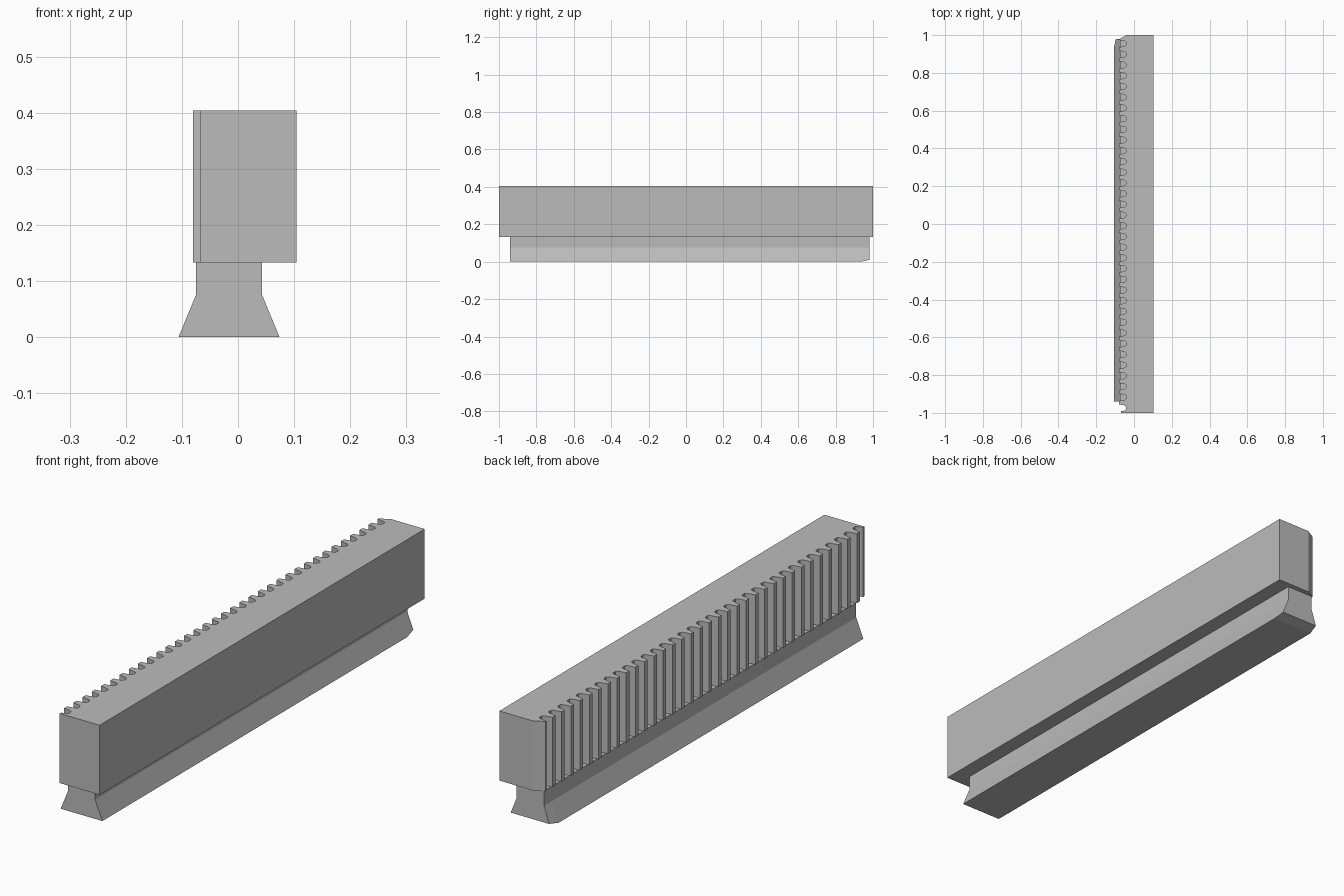
import bpy
import bmesh

cube = bpy.data.objects.get("Cube")
if cube:
    bpy.data.objects.remove(cube, do_unlink=True)

steel = bpy.data.materials.new("plain_grey")
steel.use_nodes = True
GREY = (0.5, 0.5, 0.5, 1)
steel.diffuse_color = GREY
steel.node_tree.nodes["Principled BSDF"].inputs["Base Color"].default_value = GREY


def prism(name, start, end):
    """Join two matching loops of points into a closed solid."""
    bm = bmesh.new()
    a = [bm.verts.new(p) for p in start]
    b = [bm.verts.new(p) for p in end]
    bm.faces.new(a)
    bm.faces.new(b)
    for i in range(len(a)):
        j = (i + 1) % len(a)
        bm.faces.new((a[i], a[j], b[j], b[i]))
    bmesh.ops.recalc_face_normals(bm, faces=bm.faces)
    mesh = bpy.data.meshes.new(name)
    bm.to_mesh(mesh)
    bm.free()
    mesh.materials.append(steel)
    obj = bpy.data.objects.new(name, mesh)
    bpy.context.collection.objects.link(obj)
    return obj


# Toothed bar: plan outline with rounded gaps cut into the left-hand edge
TIP = -0.08
GAPS = 35
FIRST, LAST = 0.955, -0.974
flank = [(TIP, 0.019), (-0.062, 0.016), (-0.048, 0.013), (-0.042, 0.007)]
outline = [(0.104, -1), (0.104, 1), (-0.041, 1), (TIP, 0.978)]
for k in range(GAPS):
    centre = FIRST + (LAST - FIRST) * k / (GAPS - 1)
    outline += [(x, centre + h) for x, h in flank]
    outline += [(x, centre - h) for x, h in reversed(flank)]
# the last tooth is cut short at the front end
outline[-1] = (-0.068, -0.991)
outline.append((-0.068, -1))
prism("toothed_bar",
      [(x, y, 0.133) for x, y in outline],
      [(x, y, 0.404) for x, y in outline])

# Dovetail foot: waisted section, with a lead-in taper at the back end
section = [(-0.106, 0), (0.074, 0), (0.043, 0.075), (0.043, 0.133),
           (-0.075, 0.133), (-0.075, 0.075)]
tapered = [(-0.096, 0.01), (0.069, 0.01)] + section[2:]
prism("dovetail_foot",
      [(x, -0.94, z) for x, z in section],
      [(x, 0.935, z) for x, z in section])
prism("dovetail_lead_in",
      [(x, 0.935, z) for x, z in section],
      [(x, 0.98, z) for x, z in tapered])
